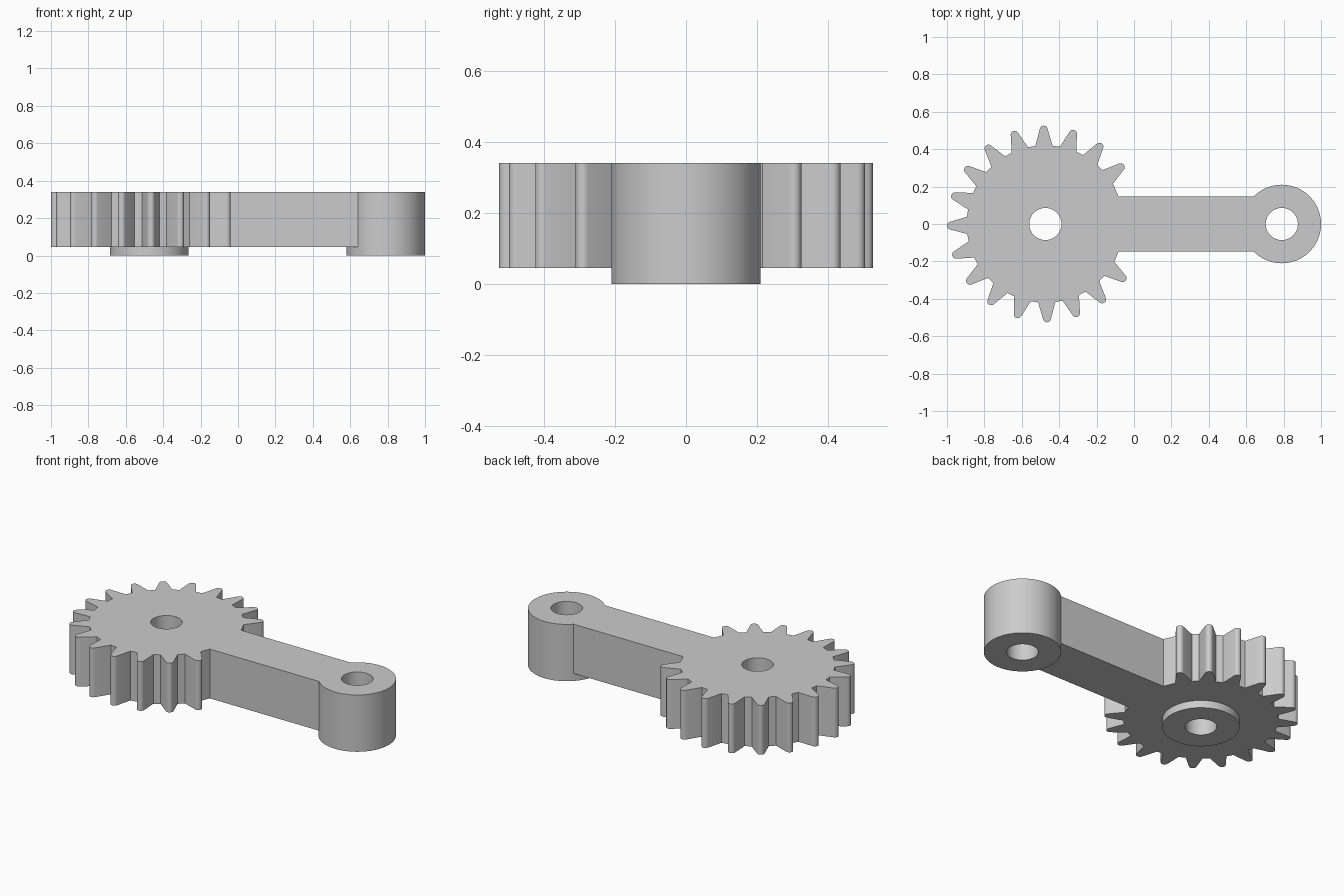
import bpy
import bmesh
from math import cos, sin, radians, sqrt
from mathutils import Matrix, Vector

if "Cube" in bpy.data.objects:
    bpy.data.objects.remove(bpy.data.objects["Cube"], do_unlink=True)

GEAR_X, EYE_X = -0.474, 0.79
BASE, TOP = 0.045, 0.34
ROOT, TIP = 0.418, 0.526
ARM = 0.148
BOSS, BORE = 0.21, 0.086
TEETH = 20

steel = bpy.data.materials.new("plain grey")
steel.use_nodes = True
grey = (0.6, 0.6, 0.6, 1)
steel.diffuse_color = grey
steel.node_tree.nodes["Principled BSDF"].inputs["Base Color"].default_value = grey


def prism(name, outline, z0, z1):
    """Closed solid from a counter-clockwise outline."""
    bm = bmesh.new()
    face = bm.faces.new([bm.verts.new((x, y, z0)) for x, y in outline])
    side = bmesh.ops.extrude_face_region(bm, geom=[face])["geom"]
    verts = [v for v in side if isinstance(v, bmesh.types.BMVert)]
    bmesh.ops.translate(bm, verts=verts, vec=(0, 0, z1 - z0))
    bmesh.ops.recalc_face_normals(bm, faces=bm.faces)
    mesh = bpy.data.meshes.new(name)
    bm.to_mesh(mesh)
    bm.free()
    mesh.materials.append(steel)
    obj = bpy.data.objects.new(name, mesh)
    bpy.context.collection.objects.link(obj)
    return obj


def disc(x, radius, sides=72):
    turn = [radians(360 * i / sides) for i in range(sides)]
    return [(x + radius * cos(a), radius * sin(a)) for a in turn]


def combine(target, other, operation):
    mod = target.modifiers.new(operation, 'BOOLEAN')
    mod.operation, mod.solver, mod.object = operation, 'EXACT', other
    bpy.context.view_layer.objects.active = target
    bpy.ops.object.modifier_apply(modifier=mod.name)
    bpy.data.objects.remove(other, do_unlink=True)


# One tapered tooth pointing along +x, with a rounded tip
round_tip = 0.021
tooth = [(ROOT, -0.046)]
for a in range(-75, 76, 25):
    tooth.append((TIP - round_tip + round_tip * cos(radians(a)),
                  round_tip * sin(radians(a))))
tooth.append((ROOT, 0.046))

# Gear outline, leaving out the three teeth where the arm joins
outline = []
for k in range(2, TEETH - 1):
    spin = Matrix.Rotation(radians(1 + 360 * k / TEETH), 2)
    for point in tooth:
        p = spin @ Vector(point)
        outline.append((GEAR_X + p.x, p.y))
arm_start = GEAR_X + sqrt(ROOT ** 2 - ARM ** 2)
outline += [(arm_start, -ARM), (EYE_X, -ARM), (EYE_X, ARM), (arm_start, ARM)]
lever = prism("gear_lever", outline, BASE, TOP)

# Full-height eye at the arm end and low collar under the gear
combine(lever, prism("arm_eye", disc(EYE_X, BOSS), 0, TOP), 'UNION')
combine(lever, prism("gear_collar", disc(GEAR_X, BOSS), 0, BASE + 0.1), 'UNION')

# Through bores
for x in (GEAR_X, EYE_X):
    combine(lever, prism("bore_cutter", disc(x, BORE, 48), -0.1, TOP + 0.1),
            'DIFFERENCE')

bpy.ops.object.select_all(action='DESELECT')
lever.select_set(True)
bpy.context.view_layer.objects.active = lever
bpy.ops.object.shade_smooth_by_angle(angle=radians(30))
